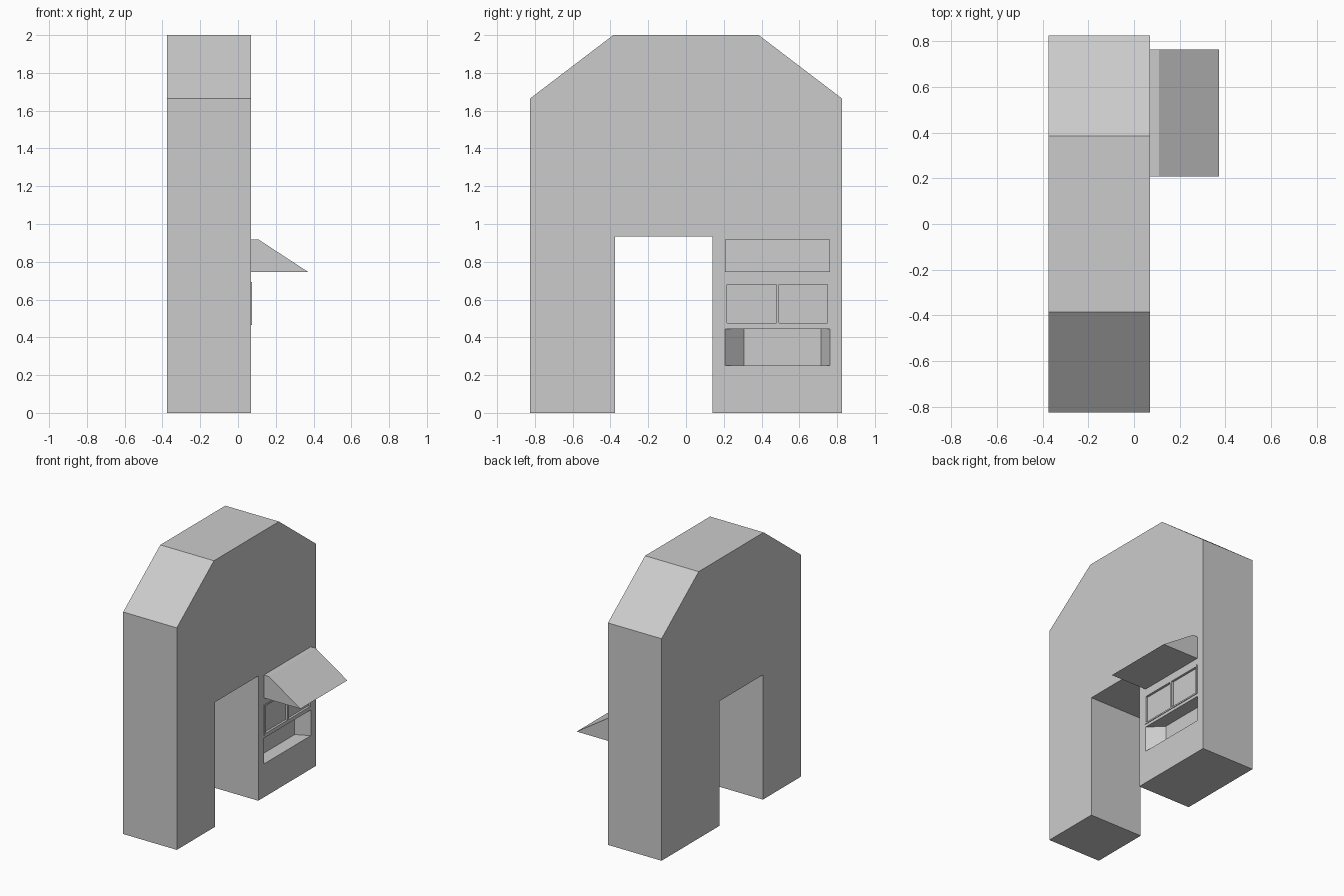
import bpy, bmesh
from mathutils import Vector

if "Cube" in bpy.data.objects:
    bpy.data.objects.remove(bpy.data.objects["Cube"])


def prism(name, profile, axis, lo, hi):
    """Extrude a 2D profile along an axis (0=x, 1=y, 2=z) from lo to hi."""
    def place(p, t):
        c = list(p)
        c.insert(axis, t)
        return c
    bm = bmesh.new()
    face = bm.faces.new([bm.verts.new(place(p, lo)) for p in profile])
    ext = bmesh.ops.extrude_face_region(bm, geom=[face])
    shift = Vector((0, 0, 0))
    shift[axis] = hi - lo
    bmesh.ops.translate(bm, vec=shift,
                        verts=[v for v in ext["geom"] if isinstance(v, bmesh.types.BMVert)])
    bmesh.ops.recalc_face_normals(bm, faces=bm.faces)
    mesh = bpy.data.meshes.new(name)
    bm.to_mesh(mesh)
    bm.free()
    obj = bpy.data.objects.new(name, mesh)
    bpy.context.collection.objects.link(obj)
    return obj


def box(name, x, y, z):
    return prism(name, [(y[0], z[0]), (y[1], z[0]), (y[1], z[1]), (y[0], z[1])], 0, *x)


def cut(obj, cutter):
    mod = obj.modifiers.new("cut", 'BOOLEAN')
    mod.operation = 'DIFFERENCE'
    mod.solver = 'EXACT'
    mod.object = cutter
    bpy.context.view_layer.objects.active = obj
    bpy.ops.object.modifier_apply(modifier=mod.name)


FRONT = 0.07          # x of the panel-side wall
Y0, Y1 = 0.207, 0.763  # width of the counter fittings

# Arch body with chamfered shoulders and a doorway
body = prism("arch_body", [
    (-0.825, 0), (-0.825, 1.665), (-0.385, 2), (0.385, 2), (0.825, 1.665),
    (0.825, 0), (0.14, 0), (0.14, 0.935), (-0.375, 0.935), (-0.375, 0)],
    0, -0.375, FRONT)

# Thin raised window frame
frame = box("window_frame", (FRONT, 0.075), (Y0, Y1), (0.465, 0.693))

# Two shallow window recesses, cut through the frame into the wall
for y in ((0.216, 0.478), (0.492, 0.75)):
    pane = box("pane_cutter", (0.058, 0.1), y, (0.476, 0.681))
    cut(body, pane)
    cut(frame, pane)
    bpy.data.objects.remove(pane)

# Tray recess with splayed side walls
tray = prism("tray_cutter", [
    (0.1, Y0), (FRONT, Y0), (-0.03, 0.307), (-0.03, 0.715),
    (FRONT, Y1), (0.1, Y1)], 2, 0.25, 0.443)
cut(body, tray)
bpy.data.objects.remove(tray)

# Sloped awning above the windows
prism("awning", [(FRONT, 0.745), (0.373, 0.745), (0.11, 0.917), (FRONT, 0.917)],
      1, Y0, Y1)
